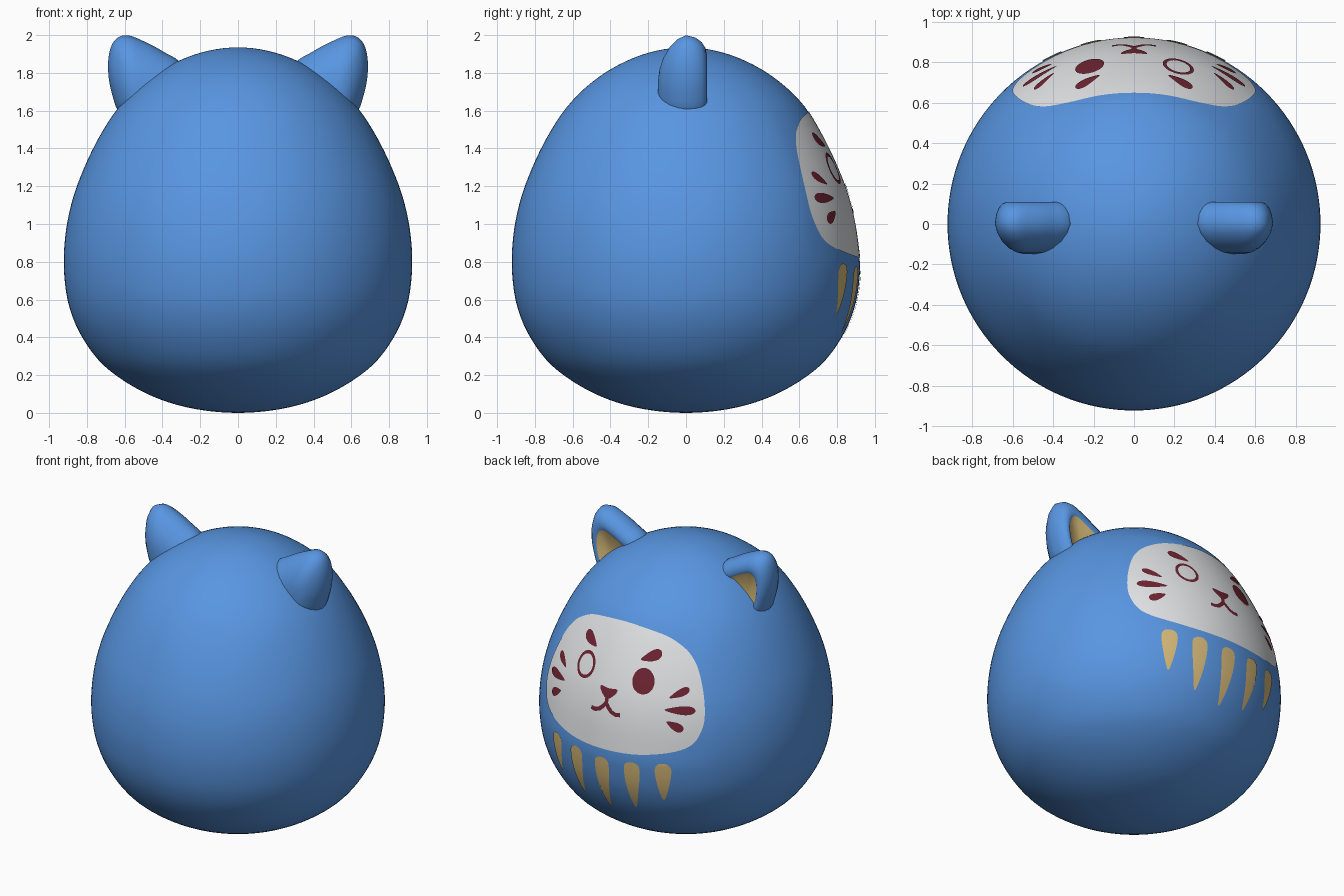
import bpy, bmesh, math
from mathutils import Vector

if "Cube" in bpy.data.objects:
    bpy.data.objects.remove(bpy.data.objects["Cube"])


def material(name, rgb):
    m = bpy.data.materials.new(name)
    m.diffuse_color = (*rgb, 1)
    m.use_nodes = True
    m.node_tree.nodes["Principled BSDF"].inputs["Base Color"].default_value = m.diffuse_color
    return m


BLUE = material("blue", (0.098, 0.305, 0.76))
WHITE = material("white", (0.84, 0.86, 0.88))
RED = material("dark_red", (0.16, 0.018, 0.033))
GOLD = material("gold", (0.68, 0.49, 0.19))

# Egg profile: (height, radius)
PROFILE = [(0, 0), (0.05, 0.35), (0.11, 0.50), (0.18, 0.62), (0.26, 0.72), (0.36, 0.80),
           (0.48, 0.865), (0.61, 0.905), (0.77, 0.922), (0.90, 0.918), (1.03, 0.90),
           (1.16, 0.867), (1.28, 0.822), (1.40, 0.767), (1.52, 0.70), (1.62, 0.63),
           (1.715, 0.54), (1.80, 0.43), (1.87, 0.30), (1.935, 0)]
TOP = PROFILE[-1][0]
Z = [p[0] for p in PROFILE]
Q = [p[1] ** 2 for p in PROFILE]     # squared radius is smooth at the poles


def radius(z):
    z = min(max(z, 0), TOP)
    i = max(k for k in range(len(Z) - 1) if Z[k] <= z)

    def slope(k):
        a, b = max(k - 1, 0), min(k + 1, len(Z) - 1)
        return (Q[b] - Q[a]) / (Z[b] - Z[a])
    h = Z[i + 1] - Z[i]
    t = (z - Z[i]) / h
    q = ((2*t**3 - 3*t**2 + 1) * Q[i] + (t**3 - 2*t**2 + t) * h * slope(i)
         + (3*t**2 - 2*t**3) * Q[i + 1] + (t**3 - t**2) * h * slope(i + 1))
    return math.sqrt(max(q, 0))


def surface(u, z, off=0.0):
    """Point on the body; u is arc distance from the +y centre line."""
    dent = 0.013 * max(0, 1 - (u / 0.68) ** 4) * max(0, 1 - ((z - 1.2) / 0.42) ** 4)
    r = max(radius(z) - dent + off, 0)
    a = u / 0.85
    return Vector((r * math.sin(a), r * math.cos(a), z))


def finish(name, bm, mats):
    me = bpy.data.meshes.new(name)
    for f in bm.faces:
        f.smooth = True
    bm.to_mesh(me)
    bm.free()
    for m in mats:
        me.materials.append(m)
    ob = bpy.data.objects.new(name, me)
    bpy.context.collection.objects.link(ob)
    return ob


def bridge(bm, rows, closed):
    for a, b in zip(rows, rows[1:]):
        n = len(a)
        for i in range(n if closed else n - 1):
            j = (i + 1) % n
            bm.faces.new((a[i], a[j], b[j], b[i]))


def smooth_loop(pts, sub=8):
    """Closed curve through the given points."""
    out, n = [], len(pts)
    for i in range(n):
        p = [Vector(pts[(i + k) % n]) for k in (-1, 0, 1, 2)]
        for s in range(sub):
            t = s / sub
            out.append(0.5 * (2*p[1] + (p[2]-p[0])*t + (2*p[0]-5*p[1]+4*p[2]-p[3])*t*t
                              + (3*p[1]-p[0]-3*p[2]+p[3])*t**3))
    return out


def sheet(name, rows, mat, off, closed=True):
    """Thin painted plate lying on the body."""
    bm = bmesh.new()
    bridge(bm, [[bm.verts.new(surface(u, z, off)) for u, z in r] for r in rows], closed)
    bmesh.ops.remove_doubles(bm, verts=bm.verts, dist=1e-6)
    bm.normal_update()
    for f in bm.faces:
        c = f.calc_center_median()
        if f.normal.x * c.x + f.normal.y * c.y < 0:
            f.normal_flip()
    return finish(name, bm, [mat])


def plate(name, loop, mat, off, rings=5, inner=0.0):
    c = sum((Vector(p) for p in loop), Vector((0, 0))) / len(loop)
    sc = [inner + (1 - inner) * k / rings for k in range(rings + 1)]
    return sheet(name, [[c + (Vector(p) - c) * s for p in loop] for s in sc], mat, off)


def drop(u, z, length, width, tilt, side):
    """Teardrop, fat at the outer end."""
    ca, sa = math.cos(math.radians(tilt)), math.sin(math.radians(tilt))
    pts = []
    for k in range(32):
        t = 2 * math.pi * k / 32
        x, y = length * math.cos(t), width * math.sin(t) * (1 + 0.5 * math.cos(t))
        pts.append((side * (u + x * ca - y * sa), z + x * sa + y * ca))
    return pts


def circle(u, z, r):
    return [(u + r * math.cos(k * math.pi / 24), z + r * math.sin(k * math.pi / 24))
            for k in range(48)]


def stroke(name, path, w):
    left, right = [], []
    P = [Vector(p) for p in path]
    for i, p in enumerate(P):
        d = (P[min(i + 1, len(P) - 1)] - P[max(i - 1, 0)]).normalized()
        n = Vector((-d.y, d.x)) * w
        left.append(p + n)
        right.append(p - n)
    sheet(name, [left, P, right], RED, 0.008, False)


# Body
bm = bmesh.new()
SEG, RINGS = 128, 64
rows = []
for k in range(RINGS + 1):
    z = TOP / 2 * (1 - math.cos(math.pi * k / RINGS))
    rows.append([bm.verts.new(surface((2 * math.pi * s / SEG - math.pi) * 0.85, z))
                 for s in range(SEG)])
bridge(bm, rows, True)
bmesh.ops.remove_doubles(bm, verts=bm.verts, dist=1e-5)
bmesh.ops.recalc_face_normals(bm, faces=bm.faces)
finish("body", bm, [BLUE])

# Ears: domed behind, hollow gold inside on the +y side
EAR = [(.30, 1.84), (.40, 1.915), (.50, 1.968), (.585, 1.999), (.645, 1.98), (.678, 1.92),
       (.688, 1.82), (.67, 1.70), (.62, 1.58), (.50, 1.55), (.36, 1.70)]
SECTION = [(0, -.15), (.2, -.148), (.4, -.14), (.6, -.12), (.8, -.085), (.93, -.045), (1, 0),
           (.96, .05), (.88, .083), (.78, .102), (.67, .11), (.58, .105), (.5, .09), (0, .085)]
centre = Vector((0.51, 1.70))
for side, label in ((-1, "left"), (1, "right")):
    bm = bmesh.new()
    loop = smooth_loop(EAR, 5)
    rows = []
    for s, y in SECTION:
        pts = [centre + (p - centre) * s for p in loop]
        rows.append([bm.verts.new((side * p.x, y, p.y)) for p in pts])
    bridge(bm, rows, True)
    per = len(loop)
    bm.faces.ensure_lookup_table()
    for i, f in enumerate(bm.faces):
        f.material_index = int(i // per >= 11)
    bmesh.ops.remove_doubles(bm, verts=bm.verts, dist=1e-5)
    bmesh.ops.recalc_face_normals(bm, faces=bm.faces)
    finish(label + "_ear", bm, [BLUE, GOLD])

# White face panel
half = [(.325, 1.568), (.49, 1.51), (.572, 1.44), (.615, 1.34), (.635, 1.17), (.615, 1.02),
        (.523, .90), (.282, .838)]
outline = [(0, 1.597)] + half + [(0, .822)] + [(-u, z) for u, z in reversed(half)]
plate("face_panel", smooth_loop(outline, 6), WHITE, 0.004, rings=24)

# Eyes: one filled, one ring
plate("filled_eye", circle(-.233, 1.293, .077), RED, 0.008)
plate("ring_eye", circle(.233, 1.295, .083), RED, 0.008, rings=2, inner=0.76)

# Brows and whiskers
for side, label in ((-1, "left"), (1, "right")):
    plate(label + "_brow", drop(.268, 1.44, .08, .029, 19, side), RED, 0.008)
    for n, (u, z, l, w, t) in enumerate([(.478, 1.24, .07, .021, 24),
                                         (.482, 1.138, .095, .025, 0),
                                         (.452, 1.04, .056, .025, -27)]):
        plate(f"{label}_whisker_{n + 1}", drop(u, z, l, w, t, side), RED, 0.008)
    stroke(label + "_mouth", [(side * u, z) for u, z in
           [(0, 1.12), (.02, 1.095), (.045, 1.072), (.075, 1.062), (.105, 1.066)]], .013)

# Nose
plate("nose", smooth_loop([(-.06, 1.215), (0, 1.21), (.06, 1.215), (.058, 1.19), (.015, 1.15),
                           (-.015, 1.15), (-.058, 1.19)], 4), RED, 0.008)
stroke("mouth_stem", [(0, 1.17), (0, 1.14), (0, 1.105)], .013)

# Gold stripes under the face
for n, (deg, top, low) in enumerate([(-26, .79, .52), (-13.3, .775, .43), (0, .765, .39),
                                     (13.3, .775, .43), (26, .79, .52)]):
    c, h = math.radians(deg) * 0.85, top - low
    shape = [(-.048, top - .04), (-.03, top - .008), (0, top), (.03, top - .008),
             (.048, top - .04), (.044, top - .4 * h), (.022, top - .8 * h), (0, low),
             (-.022, top - .8 * h), (-.044, top - .4 * h)]
    plate(f"stripe_{n + 1}", smooth_loop([(c + u, z) for u, z in shape], 4), GOLD, 0.005, rings=8)
